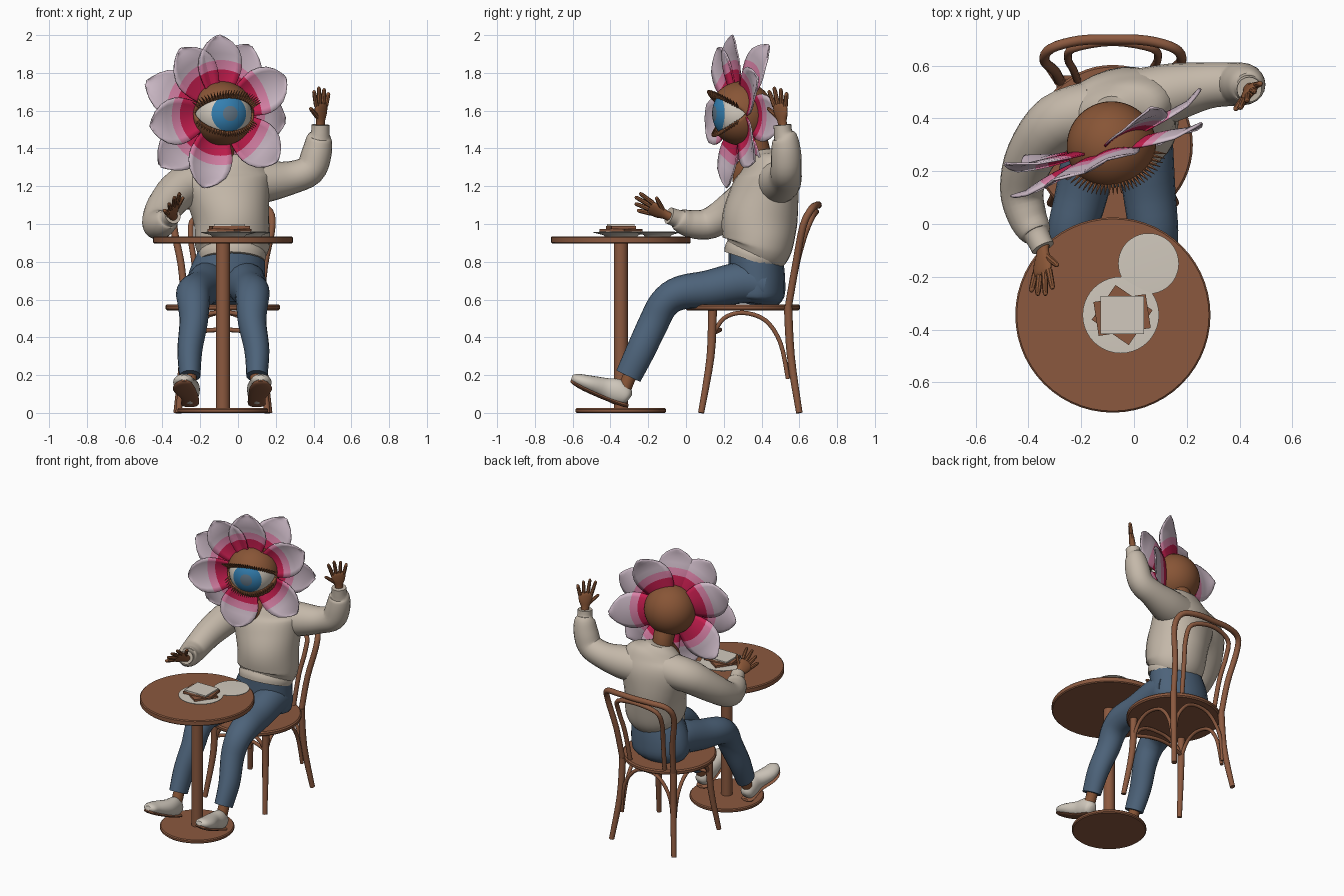
import bpy, bmesh, math
from mathutils import Vector, Matrix

cube = bpy.data.objects.get("Cube")
if cube:
    bpy.data.objects.remove(cube, do_unlink=True)

X, Y, Z = Vector((1, 0, 0)), Vector((0, 1, 0)), Vector((0, 0, 1))
made = []


def material(name, srgb):
    col = [(c / 255 / 12.92 if c < 11 else ((c / 255 + .055) / 1.055) ** 2.4) for c in srgb] + [1]
    m = bpy.data.materials.new(name)
    m.use_nodes = True
    m.diffuse_color = col
    m.node_tree.nodes["Principled BSDF"].inputs["Base Color"].default_value = col
    return m


wood = material("brown wood", (139, 89, 63))
skin = material("brown skin", (136, 85, 54))
cream = material("cream knit", (196, 184, 169))
denim = material("blue denim", (77, 99, 122))
white = material("off white", (209, 201, 189))
mauve = material("pale mauve", (207, 188, 201))
pink = material("rose pink", (220, 132, 170))
crimson = material("crimson", (200, 30, 80))
blue = material("iris blue", (52, 128, 178))
grey = material("pupil grey", (98, 118, 134))


def finish(name, bm, mats, matrix=None):
    bmesh.ops.recalc_face_normals(bm, faces=bm.faces)
    me = bpy.data.meshes.new(name)
    bm.to_mesh(me)
    bm.free()
    for m in mats:
        me.materials.append(m)
    ob = bpy.data.objects.new(name, me)
    bpy.context.collection.objects.link(ob)
    if matrix:
        ob.matrix_world = matrix
    made.append(ob)
    return ob


def spline(rows, steps):
    """Smooth rows of (x, y, z, radius a, radius b) through every given row."""
    rows = [Vector(tuple(r) + (r[3],) * (5 - len(r))) for r in rows]
    if steps == 1:
        return rows
    out = []
    for i in range(len(rows) - 1):
        a, b, c, d = (rows[min(max(i + k, 0), len(rows) - 1)] for k in (-1, 0, 1, 2))
        for s in range(steps):
            t = s / steps
            out.append(.5 * (2 * b + (c - a) * t + (2 * a - 5 * b + 4 * c - d) * t ** 2
                             + (3 * b - a - 3 * c + d) * t ** 3))
    return out + [rows[-1]]


def tube(bm, rows, ref=X, steps=4, sides=16):
    rows = spline(rows, steps)
    rings = []
    for i, r in enumerate(rows):
        t = (rows[min(i + 1, len(rows) - 1)] - rows[max(i - 1, 0)]).to_3d().normalized()
        u = (ref - t * ref.dot(t)).normalized()
        v = t.cross(u)
        rings.append([bm.verts.new(r.to_3d() + u * r[3] * math.cos(a) + v * r[4] * math.sin(a))
                      for a in (math.tau * k / sides for k in range(sides))])
    for p, q in zip(rings, rings[1:]):
        for k in range(sides):
            n = (k + 1) % sides
            bm.faces.new((p[k], p[n], q[n], q[k]))
    bm.faces.new(rings[0])
    bm.faces.new(rings[-1])


def part(name, mat, rows, ref=X, steps=4, sides=20):
    bm = bmesh.new()
    tube(bm, rows, ref, steps, sides)
    return finish(name, bm, [mat])


def disc(name, mat, x, y, r, z0, z1, bevel=.006):
    return part(name, mat, [(x, y, z0, r - bevel), (x, y, z0 + bevel, r), (x, y, z1 - bevel, r),
                            (x, y, z1, r - bevel)], steps=1, sides=56)


# Table
TX, TY = -.08, -.345
disc("table_top", wood, TX, TY, .37, .897, .935)
disc("table_base", wood, TX, TY, .24, 0, .025)
disc("table_column", wood, TX, TY, .037, .02, .9, .002)

# Plates and sandwich
for name, x, y, r in (("large_plate", -.05, -.345, .145), ("small_plate", .055, -.15, .115)):
    part(name, white, [(x, y, .935, r * .6), (x, y, .942, r * .65), (x, y, .954, r),
                       (x, y, .958, r), (x, y, .959, r * .8)], steps=1, sides=40)


def slab(name, mat, turn, z, size):
    bm = bmesh.new()
    bmesh.ops.create_cube(bm, size=1)
    m = Matrix.Translation((-.045, -.345, z)) @ Matrix.Rotation(turn, 4, "Z")
    finish(name, bm, [mat], m @ Matrix.Diagonal((*size, 1)))


slab("bread_lower", wood, -.6, .966, (.17, .16, .014))
slab("bread_upper", wood, .15, .981, (.2, .13, .016))
slab("napkin", white, 0, .994, (.165, .145, .01))

# Chair
CX = -.08
disc("chair_seat", wood, CX, .3, .303, .543, .575, .008)


def mirrored(half):
    """Close a half path across the middle of the chair."""
    return [(CX - x, *r) for x, *r in half] + [(CX + x, *r) for x, *r in half[::-1] if x > 0]


def rod(pts, r):
    return [(*p, r) for p in pts]


part("chair_back_outer", wood, mirrored(rod(
    [(.2, .54, .55), (.22, .58, .78), (.26, .62, .99), (.235, .665, 1.08), (.13, .695, 1.1), (0, .7, 1.1)], .019)),
    Y, sides=12)
part("chair_back_inner", wood, mirrored(rod(
    [(.135, .545, .56), (.15, .585, .78), (.17, .625, .93), (.15, .665, 1.03), (0, .69, 1.065)], .015)), Y, sides=12)
for s, side in ((-1, "right"), (1, "left")):
    part("chair_front_leg_" + side, wood, [(CX + s * .2, .14, .55, .024), (CX + s * .205, .13, .3, .021),
                                           (CX + s * .235, .08, 0, .016)], sides=12)
    part("chair_back_leg_" + side, wood, [(CX + s * .2, .54, .57, .022), (CX + s * .21, .555, .3, .021),
                                          (CX + s * .245, .6, 0, .017)], sides=12)
    part("chair_side_arch_" + side, wood, rod(
        [(CX + s * .2, .14, .41), (CX + s * .2, .2, .5), (CX + s * .2, .3, .53), (CX + s * .2, .42, .49),
         (CX + s * .2, .5, .37), (CX + s * .205, .54, .18)], .012), sides=10)
part("chair_back_arch", wood, mirrored(rod(
    [(.2, .55, .2), (.18, .55, .38), (.1, .55, .5), (0, .55, .53)], .012)), Y, sides=10)
part("chair_front_arch", wood, mirrored(rod(
    [(.2, .14, .36), (.17, .14, .46), (.09, .13, .52), (0, .13, .53)], .012)), Y, sides=10)
part("chair_stretcher", wood, mirrored(rod([(.2, .14, .42), (.1, .17, .435), (0, .18, .44)], .012)), Z, sides=10)

# Jeans, ankles and shoes
part("jeans_hips", denim, [(-.07, .37, .575, .15, .1), (-.07, .375, .62, .2, .145), (-.06, .375, .7, .205, .15),
                           (-.04, .37, .8, .185, .145), (-.03, .36, .88, .17, .135)])
for side, hip, knee, foot, toe in (("right", -.16, -.235, -.255, -.285), ("left", .04, .075, .1, .12)):
    part("jeans_leg_" + side, denim, [
        (hip, .42, .675, .1, .1), (hip, .3, .69, .108, .11), ((hip + knee) / 2, .12, .655, .1, .1),
        (knee, -.03, .635, .093, .09), (knee, -.115, .58, .085, .082), (knee, -.17, .48, .075, .08),
        (foot, -.24, .33, .066, .077), (foot, -.305, .195, .056, .07)])
    part("ankle_" + side, skin, [(foot, -.28, .24, .036), (foot, -.325, .13, .036)])
    part("shoe_" + side, white, [
        (foot, -.3, .075, .02, .022), (foot, -.315, .085, .042, .048), (foot, -.36, .11, .05, .068),
        (foot, -.43, .13, .052, .056), (toe, -.52, .158, .058, .042), (toe, -.58, .178, .046, .03),
        (toe, -.605, .187, .02, .014)])
    part("sole_" + side, wood, [
        (foot, -.305, .042, .02, .008), (foot, -.33, .044, .046, .012), (foot, -.43, .08, .047, .012),
        (toe, -.535, .126, .06, .012), (toe, -.59, .158, .042, .012), (toe, -.61, .171, .015, .006)])

# Sweater and neck
TURN = Matrix.Rotation(.25, 3, "Z")
part("sweater_body", cream, [
    (-.03, .352, .83, .17, .15), (-.03, .372, .87, .195, .178), (-.03, .382, .92, .2, .19),
    (-.035, .39, 1.02, .2, .2), (-.05, .41, 1.13, .22, .185), (-.065, .425, 1.23, .245, .16),
    (-.07, .425, 1.3, .215, .125), (-.08, .42, 1.35, .14, .095), (-.085, .415, 1.385, .075, .07)], TURN @ X, 5, 28)
part("sweater_hem", cream, [(-.03, .348, .805, .174, .152), (-.03, .357, .832, .18, .158),
                            (-.03, .366, .858, .175, .155)], TURN @ X, 3, 28)
part("sleeve_right", cream, [
    (-.15, .43, 1.225, .115), (-.29, .385, 1.195, .11), (-.39, .26, 1.09, .095), (-.425, .13, 1.005, .083),
    (-.405, .03, 1.0, .074), (-.375, -.03, 1.02, .062), (-.365, -.05, 1.03, .048), (-.345, -.09, 1.045, .045)], Z)
part("sleeve_left", cream, [
    (0, .46, 1.215, .125), (.15, .5, 1.225, .11), (.28, .525, 1.245, .088), (.38, .53, 1.285, .082),
    (.415, .53, 1.37, .08), (.43, .525, 1.45, .068), (.435, .515, 1.48, .05), (.437, .51, 1.525, .047)], Y)
part("neck", skin, [(-.11, .285, 1.21, .042), (-.1, .315, 1.28, .06), (-.085, .38, 1.36, .066),
                    (-.085, .35, 1.47, .07)])


# Hands
def hand(name, wrist, fwd, thumb):
    w, f, s = Vector(wrist), Vector(fwd).normalized(), Vector(thumb).normalized()
    bm = bmesh.new()
    palm = [(-.03, .026, .022), (.01, .028, .02), (.05, .044, .02), (.09, .046, .016), (.105, .03, .01)]
    tube(bm, [(*(w + f * d), a, b) for d, a, b in palm], s)
    fingers = [(.09, k * .025, f + s * k * .2, n) for k, n in ((-1.5, .075), (-.5, .095), (.5, .105), (1.5, .09))]
    for d, off, way, length in fingers + [(.03, .025, f * .8 + s, .085)]:
        base, way = w + f * d + s * off, way.normalized()
        tube(bm, [(*(base + way * length * t), r) for t, r in ((0, .013), (.5, .012), (.9, .01), (1, .004))],
             f.cross(s), 2, 8)
    finish(name, bm, [skin])


hand("hand_right", (-.345, -.1, 1.045), (-.03, -.88, .42), (.65, .15, .7))
hand("hand_left", (.437, .51, 1.535), (.03, -.14, 1), (-.65, -.76, 0))

# Flower head: local -y looks forward
HEAD = Matrix.Translation((-.085, .295, 1.585)) @ Matrix.Rotation(math.radians(17), 4, "Z")
SHAPE = [(.1, .055), (.16, .09), (.19, .105), (.23, .12), (.255, .127), (.28, .13), (.315, .125),
         (.35, .107), (.38, .073), (.4, .037), (.412, .008)]
FLOWER = HEAD @ Matrix.Translation((-.02, .01, .005)) @ Matrix.Rotation(math.radians(4), 4, "Z")
for n in range(11):
    front = 1 - n % 2
    mid = math.radians(92) - n * math.tau / 11
    bm = bmesh.new()
    grid = []
    for r, w in SHAPE:
        row = []
        for k in range(-4, 5):
            v = k / 4
            a = mid + v * w / r
            depth = .02 * front + (.05 if front else -.045) * (r / .41) ** 2
            depth += .025 * (v * v - .4) * math.sin(r * 7) - .02 * max(0, r - .35) / .06
            row.append(bm.verts.new((r * math.cos(a), -depth, r * math.sin(a))))
        grid.append(row)
    for i in range(len(SHAPE) - 1):
        for k in range(8):
            face = bm.faces.new((grid[i][k], grid[i][k + 1], grid[i + 1][k + 1], grid[i + 1][k]))
            face.material_index = 2 if SHAPE[i][0] < .225 else 1 if SHAPE[i][0] < .275 else 0
    petal = finish("petal_%02d" % (n + 1), bm, [mauve, pink, crimson], FLOWER)
    petal.modifiers.new("thickness", "SOLIDIFY").thickness = .008

# Eyeball with iris and pupil rings around its forward pole
bm = bmesh.new()
bmesh.ops.create_uvsphere(bm, u_segments=40, v_segments=24, radius=.157)
for f in bm.faces:
    angle = math.degrees(f.calc_center_median().angle(Z))
    f.material_index = 2 if angle < 15 else 1 if angle < 37.5 else 0
finish("eyeball", bm, [white, blue, grey], HEAD @ Matrix.Rotation(math.pi / 2, 4, "X"))


# Head shell with an almond opening, and lashes on the lid edges
def on_sphere(az, el, r):
    a = math.radians(az)
    return Vector((math.sin(a) * math.cos(el), -math.cos(a) * math.cos(el), math.sin(el))) * r


bm, lashes = bmesh.new(), bmesh.new()
for pole, edge, lift, length in ((math.pi / 2, 31, .35, .055), (-math.pi / 2, -36, -.5, .035)):
    cols = []
    for az in range(-180, 180, 5):
        e = 0
        if abs(az) < 80:
            e = math.radians(edge) * math.cos(math.radians(az * 90 / 80)) ** .8
        if abs(az) <= 65:
            base = on_sphere(az, e, .165)
            tip = base + (base.normalized() + Z * lift).normalized() * length
            tube(lashes, [(*base, .007), (*tip, .0015)], X if abs(az) < 40 else Y, 1, 5)
        cols.append([bm.verts.new(on_sphere(az, e + (pole - e) * t / 12, .17)) for t in range(13)])
    for p, q in zip(cols, cols[1:] + cols[:1]):
        for t in range(12):
            bm.faces.new((p[t], q[t], q[t + 1], p[t + 1]))
bmesh.ops.remove_doubles(bm, verts=bm.verts, dist=.0002)
shell = finish("head_eyelids", bm, [skin], HEAD)
shell.modifiers.new("lid_thickness", "SOLIDIFY").thickness = .012
finish("eyelashes", lashes, [skin], HEAD)

# Smooth shading with crisp edges
bpy.ops.object.select_all(action="DESELECT")
for ob in made:
    ob.select_set(True)
bpy.context.view_layer.objects.active = made[0]
bpy.ops.object.shade_smooth_by_angle(angle=math.radians(40))
